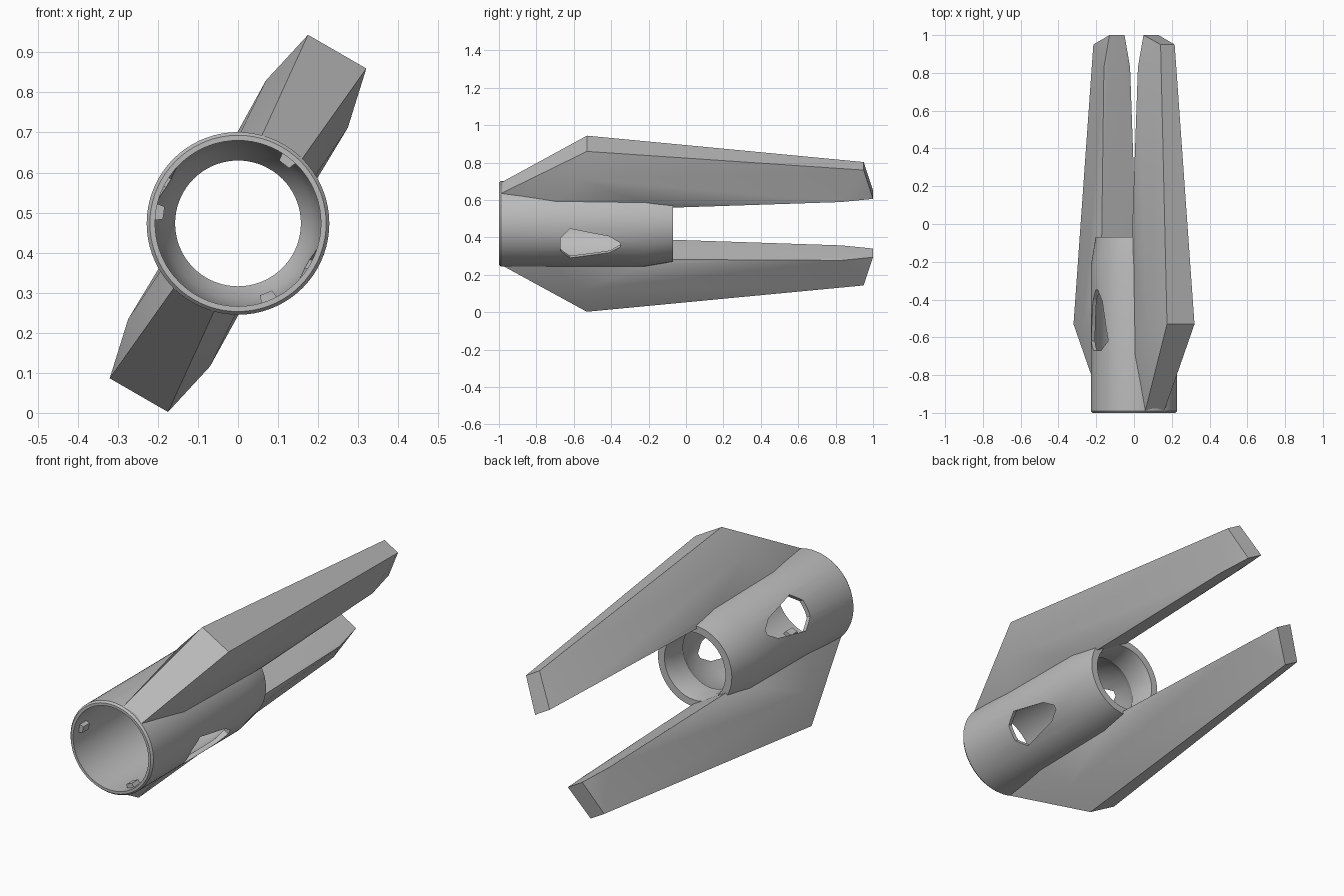
import bpy, bmesh, math
from mathutils import Matrix, Vector

cube = bpy.data.objects.get("Cube")
if cube:
    bpy.data.objects.remove(cube, do_unlink=True)

AXIS_Z = 0.473
TILT = math.radians(30)

grey = bpy.data.materials.new("plain_grey")
grey.use_nodes = True
colour = (0.5, 0.5, 0.5, 1)
grey.diffuse_color = colour
grey.node_tree.nodes["Principled BSDF"].inputs["Base Color"].default_value = colour


def finish(name, bm, angle=0):
    """Turn a bmesh into an object, rolled about the tube axis."""
    bmesh.ops.recalc_face_normals(bm, faces=bm.faces)
    mesh = bpy.data.meshes.new(name)
    roll = Matrix.Translation((0, 0, AXIS_Z)) @ Matrix.Rotation(angle, 4, 'Y')
    bm.transform(roll)
    bm.to_mesh(mesh)
    bm.free()
    mesh.materials.append(grey)
    obj = bpy.data.objects.new(name, mesh)
    bpy.context.collection.objects.link(obj)
    return obj


def lathe(name, profile, steps=72):
    """Revolve a closed (y, radius) profile about the y axis."""
    bm = bmesh.new()
    rings = []
    for i in range(steps):
        a = math.tau * i / steps
        rings.append([bm.verts.new((r * math.sin(a), y, r * math.cos(a))) for y, r in profile])
    n = len(profile)
    for i in range(steps):
        here, there = rings[i], rings[(i + 1) % steps]
        for j in range(n):
            k = (j + 1) % n
            bm.faces.new((here[j], here[k], there[k], there[j]))
    return finish(name, bm)


def hull(name, points, angle):
    bm = bmesh.new()
    for p in points:
        bm.verts.new(p)
    bmesh.ops.convex_hull(bm, input=bm.verts)
    bmesh.ops.dissolve_limit(bm, angle_limit=0.01, verts=bm.verts, edges=bm.edges)
    return finish(name, bm, angle)


def cut(obj, cutter):
    mod = obj.modifiers.new("cut", 'BOOLEAN')
    mod.operation = 'DIFFERENCE'
    mod.solver = 'EXACT'
    mod.object = cutter
    bpy.context.view_layer.objects.active = obj
    bpy.ops.object.modifier_apply(modifier=mod.name)
    bpy.data.objects.remove(cutter, do_unlink=True)


def smooth(obj, degrees):
    bpy.ops.object.select_all(action='DESELECT')
    obj.select_set(True)
    bpy.context.view_layer.objects.active = obj
    bpy.ops.object.shade_smooth_by_angle(angle=math.radians(degrees))


# Tube: hollow, narrowing towards the back
tube = lathe("tube", [
    (-1, 0.22), (-0.99, 0.228), (-0.22, 0.228), (-0.07, 0.203),
    (-0.07, 0.168), (-0.12, 0.157), (-0.2, 0.157), (-0.25, 0.187),
    (-0.4, 0.207), (-1, 0.207)])

# Teardrop openings on both sides, a quarter turn from the fins
opening = [(-0.67, 0.04), (-0.62, 0.09), (-0.41, 0.05), (-0.35, 0.012)]
for side in (0, math.pi):
    points = [(s * w, y, z) for y, w in opening for s in (-1, 1) for z in (0.1, 0.4)]
    cut(tube, hull("opening_cutter", points, TILT + math.pi / 2 + side))
smooth(tube, 25)

# Fins: (y, distance from axis, half width)
fin_shape = [
    (-0.99, 0.22, 0.058), (-0.99, 0.2, 0.058),   # nose
    (-0.53, 0.495, 0.084),                       # peak
    (-0.56, 0.344, 0.118),                       # side bulge
    (-0.7, 0.2, 0.108), (-0.22, 0.19, 0.115),    # root
    (-0.07, 0.16, 0.105), (0.83, 0.18, 0.08),    # inner face
    (0.95, 0.356, 0.043), (1, 0.18, 0.046)]      # tip
for name, turn in (("upper_fin", 0), ("lower_fin", math.pi)):
    points = [(s * w, y, r) for y, r, w in fin_shape for s in (-1, 1)]
    fin = hull(name, points, TILT + turn)
    bore = bmesh.new()
    bmesh.ops.create_cone(bore, cap_ends=True, segments=72, radius1=0.215, radius2=0.215, depth=0.95,
                          matrix=Matrix.Translation((0, -0.65, 0)) @ Matrix.Rotation(math.pi / 2, 4, 'X'))
    cut(fin, finish("bore_cutter", bore))
    smooth(fin, 22)

# Three small catches inside the front rim
for i in range(3):
    bm = bmesh.new()
    bmesh.ops.create_cube(bm, size=1, matrix=Matrix.Translation((0, -0.93, 0.2))
                          @ Matrix.Diagonal((0.045, 0.05, 0.026, 1)))
    top = [v for v in bm.verts if v.co.z < 0.2]
    for v in top:
        v.co.x *= 0.7
    finish("catch_%d" % (i + 1), bm, math.radians(38 + 120 * i))
